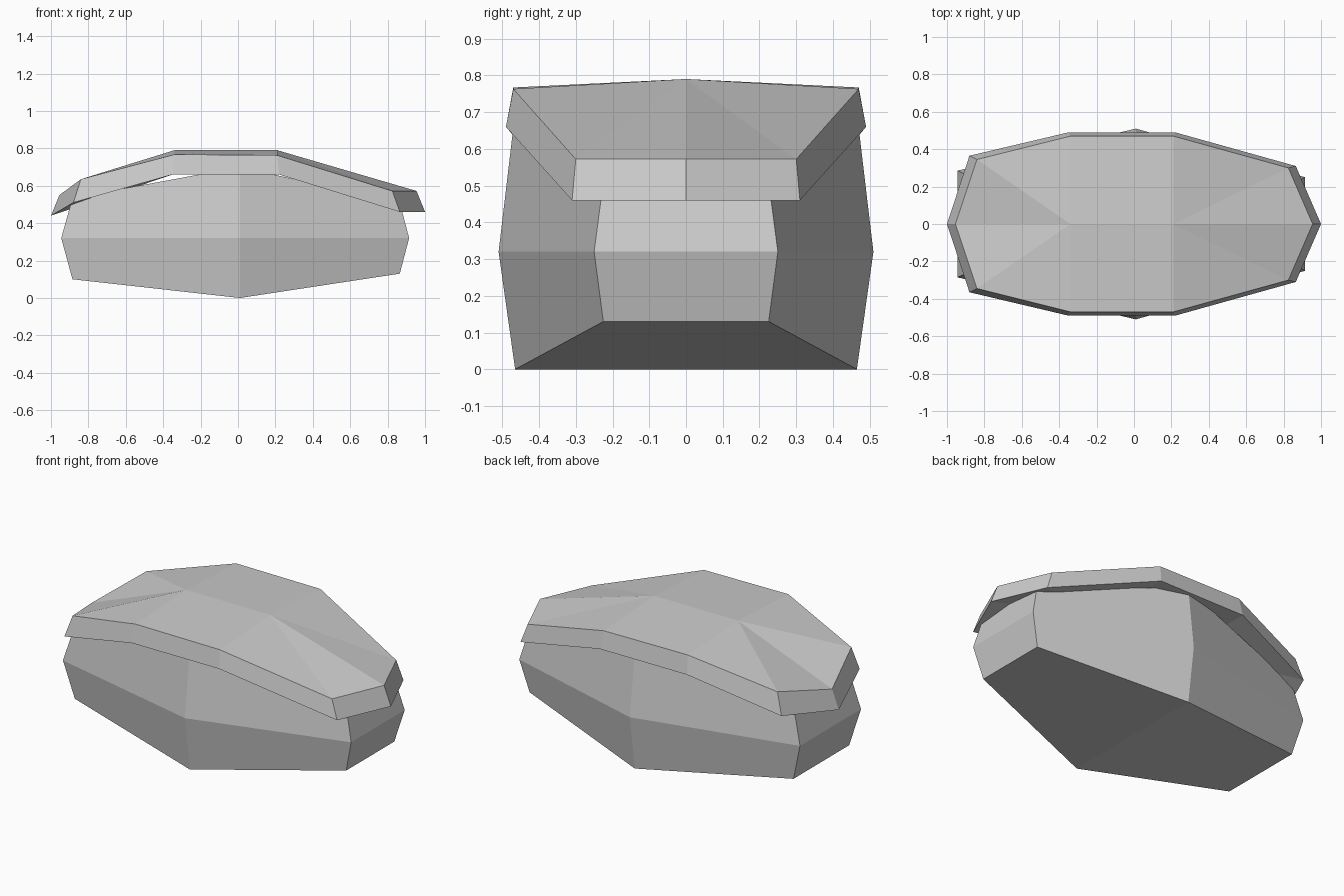
import bpy
import bmesh

cube = bpy.data.objects.get("Cube")
if cube:
    bpy.data.objects.remove(cube, do_unlink=True)

grey = bpy.data.materials.new("light_grey")
grey.use_nodes = True
grey.diffuse_color = (0.6, 0.6, 0.6, 1)
bsdf = next(n for n in grey.node_tree.nodes if n.type == 'BSDF_PRINCIPLED')
bsdf.inputs["Base Color"].default_value = grey.diffuse_color


def mirrored_ring(bm, half):
    """Closed loop from points on the +y side, running from -x to +x."""
    points = list(half) + [(x, -y, z) for x, y, z in reversed(half) if y > 0]
    return [bm.verts.new(p) for p in points]


def bridge(bm, low, high):
    n = len(low)
    for i in range(n):
        j = (i + 1) % n
        bm.faces.new((low[i], low[j], high[j], high[i]))


def finish(bm, name):
    bmesh.ops.recalc_face_normals(bm, faces=bm.faces)
    mesh = bpy.data.meshes.new(name)
    bm.to_mesh(mesh)
    bm.free()
    mesh.materials.append(grey)
    obj = bpy.data.objects.new(name, mesh)
    bpy.context.collection.objects.link(obj)


# Body: three stacked six-sided rings, creased across the middle at both ends
bm = bmesh.new()
rings = [mirrored_ring(bm, half) for half in (
    [(-0.885, 0.26, 0.10), (0.01, 0.465, 0), (0.865, 0.225, 0.13)],
    [(-0.945, 0.285, 0.32), (0.01, 0.51, 0.32), (0.915, 0.25, 0.32)],
    [(-0.885, 0.26, 0.535), (0.01, 0.465, 0.70), (0.865, 0.225, 0.51)])]
for low, high in zip(rings, rings[1:]):
    bridge(bm, low, high)
for cap in (rings[0], rings[-1]):
    bm.faces.new((cap[0], cap[1], cap[4], cap[5]))
    bm.faces.new((cap[1], cap[2], cap[3], cap[4]))
finish(bm, "body")


def ridge_cap(bm, ring, spine):
    """Close a ten-sided ring with facets rising to a two-point centre ridge."""
    left, right = (bm.verts.new(p) for p in spine)
    for side in (ring[:6], [ring[0]] + ring[:4:-1]):
        a, b, c, d, e, f = side
        for face in ((a, b, left), (b, c, left), (c, d, right, left),
                     (d, e, right), (e, f, right)):
            bm.faces.new(face)


# Lid: flared ten-sided rim with ridged top and underside
bm = bmesh.new()
lower = mirrored_ring(bm, [(-1, 0, 0.44), (-0.88, 0.365, 0.51), (-0.35, 0.49, 0.66),
                           (0.22, 0.49, 0.66), (0.865, 0.31, 0.46), (1, 0, 0.46)])
upper = mirrored_ring(bm, [(-0.955, 0, 0.55), (-0.84, 0.345, 0.635), (-0.34, 0.47, 0.767),
                           (0.21, 0.47, 0.763), (0.825, 0.3, 0.572), (0.955, 0, 0.572)])
bridge(bm, lower, upper)
ridge_cap(bm, upper, [(-0.34, 0, 0.79), (0.21, 0, 0.79)])
ridge_cap(bm, lower, [(-0.35, 0, 0.66), (0.22, 0, 0.66)])
finish(bm, "lid")
